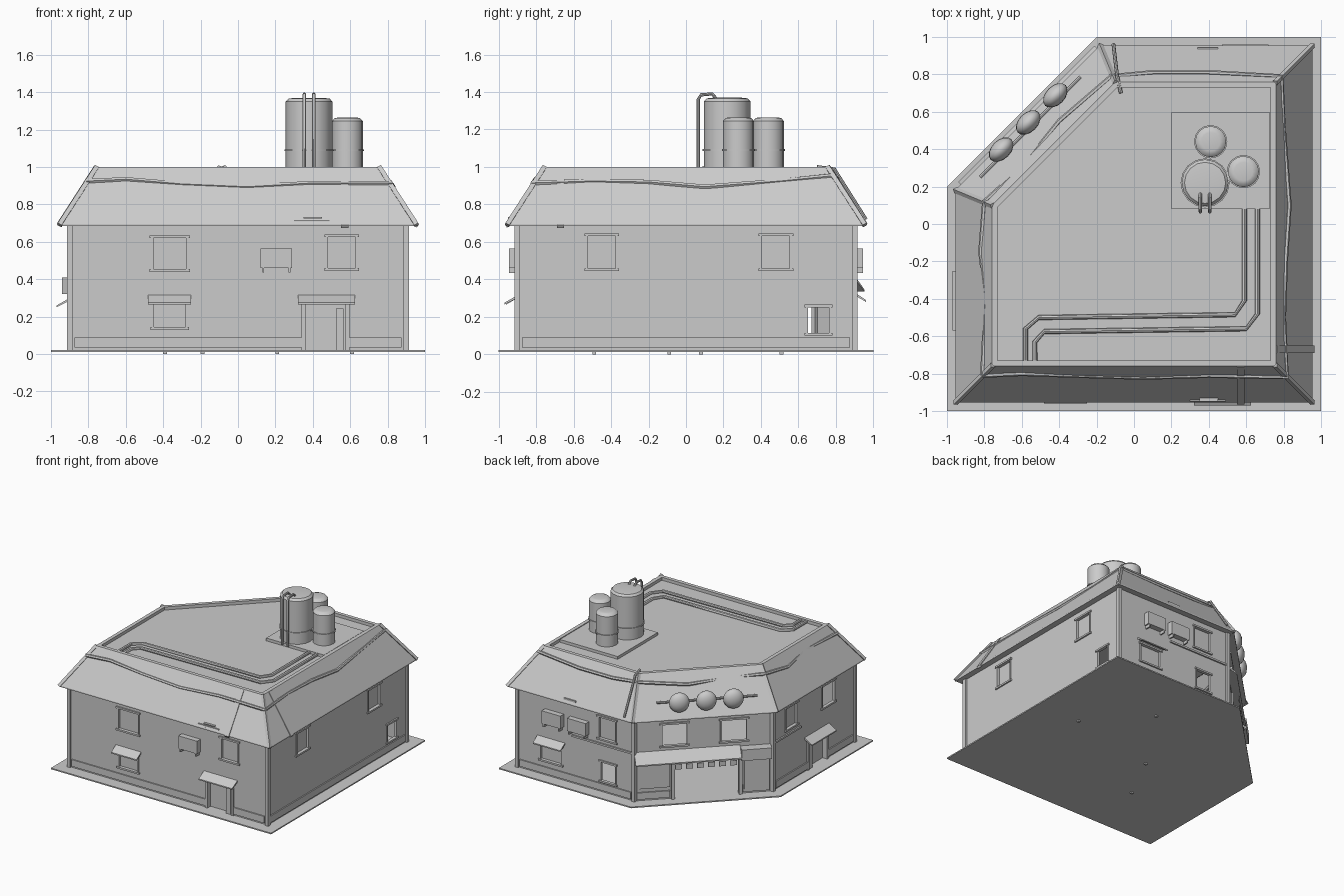
import bpy, bmesh, math
from mathutils import Vector

cube = bpy.data.objects.get("Cube")
if cube:
    bpy.data.objects.remove(cube, do_unlink=True)

grey = bpy.data.materials.new("plain_grey")
grey.use_nodes = True
grey.diffuse_color = (0.6, 0.6, 0.6, 1)
grey.node_tree.nodes["Principled BSDF"].inputs["Base Color"].default_value = (0.6, 0.6, 0.6, 1)


def finish(name, bm, smooth=False, fix=True):
    if fix:
        bmesh.ops.recalc_face_normals(bm, faces=bm.faces)
    me = bpy.data.meshes.new(name)
    bm.to_mesh(me)
    bm.free()
    me.materials.append(grey)
    ob = bpy.data.objects.new(name, me)
    bpy.context.collection.objects.link(ob)
    if smooth:
        bpy.ops.object.select_all(action='DESELECT')
        ob.select_set(True)
        bpy.context.view_layer.objects.active = ob
        bpy.ops.object.shade_smooth_by_angle(angle=math.radians(40))
    return ob


def ring(d, z):
    """Five-cornered plot outline, moved inward by d."""
    k = 0.414 * d
    pts = [(-1 + d, -1 + d), (1 - d, -1 + d), (1 - d, 1 - d), (-0.2 + k, 1 - d), (-1 + d, 0.2 - k)]
    return [Vector((x, y, z)) for x, y in pts]


def loft(name, sections, close=False):
    """Skin through a list of (inset, height) outlines, with optional caps."""
    bm = bmesh.new()
    rows = [[bm.verts.new(p) for p in ring(*s)] for s in sections]
    for a, b in zip(rows, rows[1:]):
        for i in range(5):
            j = (i + 1) % 5
            bm.faces.new((a[i], a[j], b[j], b[i]))
    bm.faces.new(rows[-1])
    if close:
        bm.faces.new(rows[0][::-1])
    return finish(name, bm, fix=close)


def extrude(name, pts, offset):
    bm = bmesh.new()
    a = [bm.verts.new(p) for p in pts]
    b = [bm.verts.new(Vector(p) + Vector(offset)) for p in pts]
    n = len(a)
    bm.faces.new(a)
    bm.faces.new(b[::-1])
    for i in range(n):
        bm.faces.new((a[i], b[i], b[(i + 1) % n], a[(i + 1) % n]))
    return finish(name, bm)


# Each wall: origin, direction along it, outward direction
R = math.sqrt(0.5)
WALLS = {
    "front": ((0, -0.9), (1, 0), (0, -1)),
    "right": ((0.9, 0), (0, 1), (1, 0)),
    "back": ((0, 0.9), (1, 0), (0, 1)),
    "left": ((-0.9, 0), (0, 1), (-1, 0)),
    "shop": ((-0.159, 0.9), (-R, -R), (-R, R)),
}


def at(wall, u, d, z):
    o, a, n = WALLS[wall]
    return Vector((o[0] + a[0] * u + n[0] * d, o[1] + a[1] * u + n[1] * d, z))


def prism(name, wall, u0, u1, profile):
    return extrude(name, [at(wall, u0, d, z) for d, z in profile], at(wall, u1, 0, 0) - at(wall, u0, 0, 0))


def box(name, wall, u0, u1, z0, z1, d0, d1):
    return prism(name, wall, u0, u1, [(d0, z0), (d1, z0), (d1, z1), (d0, z1)])


def sheet(wall, u0, u1, holes):
    """Single-sided wall with rectangular openings."""
    bm = bmesh.new()
    us = sorted({u0, u1, *[h[0] for h in holes], *[h[1] for h in holes]})
    zs = sorted({0.02, 0.7, *[h[2] for h in holes], *[h[3] for h in holes]})
    for a, b in zip(us, us[1:]):
        for c, e in zip(zs, zs[1:]):
            m, k = (a + b) / 2, (c + e) / 2
            if any(h[0] < m < h[1] and h[2] < k < h[3] for h in holes):
                continue
            f = bm.faces.new([bm.verts.new(at(wall, u, 0, z)) for u, z in ((a, c), (b, c), (b, e), (a, e))])
            f.normal_update()
            if f.normal.dot(Vector((*WALLS[wall][2], 0))) < 0:
                f.normal_flip()
    bmesh.ops.remove_doubles(bm, verts=bm.verts, dist=0.0005)
    finish(wall + "_wall", bm, fix=False)


def window(wall, u0, u1, z0, z1, pane=True):
    if pane:
        box(wall + "_window_pane", wall, u0, u1, z0, z1, -0.025, -0.015)
    for z in (z0, z1 - 0.014):
        box(wall + "_window_rail", wall, u0 - 0.008, u1 + 0.008, z, z + 0.014, -0.015, 0.012)
    for u in (u0, u1 - 0.012):
        box(wall + "_window_stile", wall, u, u + 0.012, z0 + 0.014, z1 - 0.014, -0.015, 0.005)


def awning(wall, u0, u1, z, depth=0.06, drop=0.04):
    prism(wall + "_awning", wall, u0, u1, [(0, z), (depth, z - drop), (depth, z - drop - 0.01), (0, z - 0.015)])


def tube(name, pts, r, sides=8):
    """Pipe along a path with mitred corners."""
    bm = bmesh.new()
    pts = [Vector(p) for p in pts]
    rows = []
    for i, p in enumerate(pts):
        t = (pts[min(i + 1, len(pts) - 1)] - pts[max(i - 1, 0)]).normalized()
        s = t.cross(Vector((0, 0, 1)))
        s = s.normalized() if s.length > 0.05 else Vector((1, 0, 0))
        w = s.cross(t).normalized()
        ang = [2 * math.pi * k / sides for k in range(sides)]
        rows.append([bm.verts.new(p + r * (math.cos(q) * s + math.sin(q) * w)) for q in ang])
    for a, b in zip(rows, rows[1:]):
        for k in range(sides):
            bm.faces.new((a[k], a[(k + 1) % sides], b[(k + 1) % sides], b[k]))
    bm.faces.new(rows[0])
    bm.faces.new(rows[-1])
    return finish(name, bm, True)


# Ground slab, pegs and roof
loft("ground_slab", [(0, 0.012), (0, 0.022)], True)
for x, y in ((0.6, 0.07), (-0.4, -0.5), (0.2, 0.5), (-0.2, -0.1)):
    extrude("ground_peg", [(x, y, 0), (x + 0.02, y, 0), (x + 0.02, y + 0.02, 0), (x, y + 0.02, 0)], (0, 0, 0.015))
loft("roof", [(0.1, 0.69), (0.045, 0.685), (0.045, 0.695), (0.24, 1.0), (0.27, 1.0), (0.27, 0.975)])
for i, (lo, hi) in enumerate(zip(ring(0.045, 0.69), ring(0.245, 1.0))):
    tube("hip_beam", [lo, hi], 0.017, 4)
for p in ring(0.1, 0.02):
    q = [p + Vector(v) for v in ((-0.015, -0.015, 0), (0.015, -0.015, 0), (0.015, 0.015, 0), (-0.015, 0.015, 0))]
    extrude("corner_post", q, (0, 0, 0.67))

# Walls, windows and doors: (start, end, bottom, top)
L = 1.046
closed = {
    "front": [(-0.465, -0.265, 0.44, 0.635), (0.47, 0.64, 0.445, 0.64), (-0.46, -0.27, 0.13, 0.29)],
    "right": [(-0.535, -0.365, 0.445, 0.645), (0.395, 0.565, 0.445, 0.645)],
    "back": [(0, 0.17, 0.445, 0.645), (0.49, 0.7, 0.13, 0.3)],
    "left": [(-0.16, 0, 0.445, 0.645)], "shop": []}
opened = {
    "front": [], "right": [(0.64, 0.775, 0.1, 0.265)], "back": [(0, 0.15, 0.1, 0.28)],
    "left": [(-0.65, -0.47, 0.445, 0.645)],
    "shop": [(0.2, 0.41, 0.445, 0.645), (0.65, 0.86, 0.445, 0.645)]}
doors = {"front": [(0.36, 0.575, 0.02, 0.265)], "left": [(-0.53, -0.3, 0.02, 0.25)]}
spans = {"front": (-0.9, 0.9), "right": (-0.9, 0.9), "back": (-0.159, 0.9), "left": (-0.9, 0.159), "shop": (0, L)}
for wall, span in spans.items():
    gates = doors.get(wall, [])
    gap = [(0.29, 0.8, 0.02, 0.33)] if wall == "shop" else []
    sheet(wall, *span, closed[wall] + opened[wall] + gates + gap)
    for h in closed[wall]:
        window(wall, *h)
    for h in opened[wall]:
        window(wall, *h, pane=False)
    # Doors, with baseboards running between the gaps
    edges = [span[0] + 0.025]
    for u0, u1, z0, z1 in gates + gap:
        edges += [u0 - 0.02, u1 + 0.02]
        if not gap:
            box(wall + "_door", wall, u0, u1, z0, z1, -0.04, -0.03)
            box(wall + "_door_post", wall, u1 - 0.05, u1 - 0.01, z0, z1 - 0.02, -0.03, 0.005)
            awning(wall, u0 - 0.04, u1 + 0.05, z1 + 0.05, 0.07)
            for u in (u0 - 0.02, u1):
                box(wall + "_door_jamb", wall, u, u + 0.02, z0, z1, -0.03, 0.012)
    edges.append(span[1] - 0.025)
    for a, b in zip(edges[::2], edges[1::2]):
        box(wall + "_baseboard", wall, a, b, 0.035, 0.09, 0, 0.01)
awning("front", -0.48, -0.25, 0.315)
awning("back", 0.47, 0.72, 0.33)

# Shopfront: canopy, bunting, shutter and sign box
awning("shop", 0, 0.8, 0.42, 0.075, 0.075)
for i in range(6):
    u = 0.3 + i * 0.083
    box("bunting_flag", "shop", u, u + 0.05, 0.285, 0.325, 0.06, 0.064)
box("sign_box", "shop", 0.8, 1.03, 0.32, 0.41, 0, 0.075)
box("shop_shutter", "shop", 0.83, 1.02, 0.06, 0.3, 0, 0.012)
box("shop_side_panel", "shop", 0.04, 0.27, 0.12, 0.32, 0, 0.01)
for u in (0.28, 0.79):
    box("shop_post", "shop", u, u + 0.025, 0.02, 0.34, -0.02, 0.02)
box("back_floor_band", "back", -0.16, 0.4, 0.405, 0.42, 0, 0.012)
box("left_floor_band", "left", -0.2, 0.16, 0.405, 0.42, 0, 0.012)

# Wall-mounted cooling boxes with brackets
for wall, u in (("front", 0.12), ("back", 0.25), ("back", 0.48)):
    box("cooling_box", wall, u, u + 0.17, 0.46, 0.565, 0, 0.045)
    for v in (u + 0.01, u + 0.15):
        box("cooling_bracket", wall, v, v + 0.01, 0.435, 0.46, 0, 0.045)

# Planks lying on the roof slopes
for wall, u in (("front", 0.55), ("right", -0.69)):
    prism("roof_plank", wall, u, u + 0.04, [(0.055, 0.675), (0.065, 0.69), (-0.135, 1.0), (-0.145, 0.995)])
for u, w, z in ((0.26, 0.22, 0.695), (0.3, 0.19, 0.71), (0.35, 0.1, 0.725)):
    box("loose_tile", "front", u, u + w, z, z + 0.008, 0.02, 0.05)
box("loose_tile", "back", 0.34, 0.45, 0.71, 0.725, 0.0, 0.045)

# Round lamps on a rail over the shopfront
tube("lamp_rail", [at("shop", 0.17, 0.01, 0.82), at("shop", 0.93, 0.01, 0.82)], 0.01)
for u in (0.335, 0.54, 0.745):
    bm = bmesh.new()
    bmesh.ops.create_uvsphere(bm, u_segments=16, v_segments=10, radius=0.078)
    lamp = finish("round_lamp", bm, True)
    lamp.location = at("shop", u, 0.035, 0.82)
    lamp.scale = (1, 0.65, 1)
    lamp.rotation_euler = (0, 0, math.pi / 4)

# Slack cable looped round the roof
cable = [(-0.81, -0.81, 0.925), (-0.6, -0.8, 0.935), (-0.3, -0.81, 0.91), (0.05, -0.82, 0.895), (0.4, -0.81, 0.915),
         (0.82, -0.82, 0.915), (0.8, -0.5, 0.925), (0.81, -0.2, 0.92), (0.83, 0.1, 0.895), (0.8, 0.5, 0.925),
         (0.79, 0.79, 0.955), (0.4, 0.81, 0.93), (0.1, 0.81, 0.93), (-0.12, 0.79, 0.945), (-0.4, 0.55, 0.91),
         (-0.6, 0.3, 0.925), (-0.8, 0.12, 0.94), (-0.82, -0.15, 0.9), (-0.79, -0.4, 0.93), (-0.81, -0.81, 0.925)]
tube("roof_cable", cable, 0.013, 6)
tube("eave_pipe", [(-0.11, 0.96, 0.72), (-0.09, 0.79, 0.99), (-0.07, 0.7, 1.0)], 0.01)

# Roof pipes, tank platform and tanks
tube("roof_pipe", [(0.59, 0.08, 0.985), (0.59, -0.41, 0.985), (0.54, -0.485, 0.985), (-0.51, -0.5, 0.985),
                   (-0.58, -0.56, 0.985), (-0.58, -0.73, 0.985)], 0.013)
tube("roof_pipe", [(0.66, 0.08, 0.985), (0.66, -0.48, 0.985), (0.6, -0.56, 0.985), (-0.48, -0.575, 0.985),
                   (-0.53, -0.63, 0.985), (-0.53, -0.73, 0.985)], 0.013)
extrude("tank_platform", [(0.2, 0.08, 0.97), (0.725, 0.08, 0.97), (0.725, 0.6, 0.97), (0.2, 0.6, 0.97)], (0, 0, 0.028))
for x, y, r, top in ((0.38, 0.22, 0.125, 1.37), (0.41, 0.44, 0.083, 1.265), (0.585, 0.28, 0.083, 1.265)):
    bm = bmesh.new()
    rows = []
    steps = [(r, 0.99), (r, 1.085), (r + 0.006, 1.085), (r + 0.006, 1.095), (r, 1.095),
             (r, top - 0.02), (r - 0.015, top - 0.004), (r * 0.6, top)]
    for s, z in steps:
        rows.append([bm.verts.new((x + s * math.cos(k * math.pi / 8), y + s * math.sin(k * math.pi / 8), z)) for k in range(16)])
    for a, b in zip(rows, rows[1:]):
        for k in range(16):
            bm.faces.new((a[k], a[(k + 1) % 16], b[(k + 1) % 16], b[k]))
    bm.faces.new(rows[0])
    bm.faces.new(rows[-1])
    finish("water_tank", bm, True)
for x in (0.355, 0.405):
    tube("tank_pipe", [(x, 0.065, 0.99), (x, 0.065, 1.36), (x, 0.08, 1.385), (x, 0.14, 1.39), (x, 0.165, 1.36)], 0.009)
